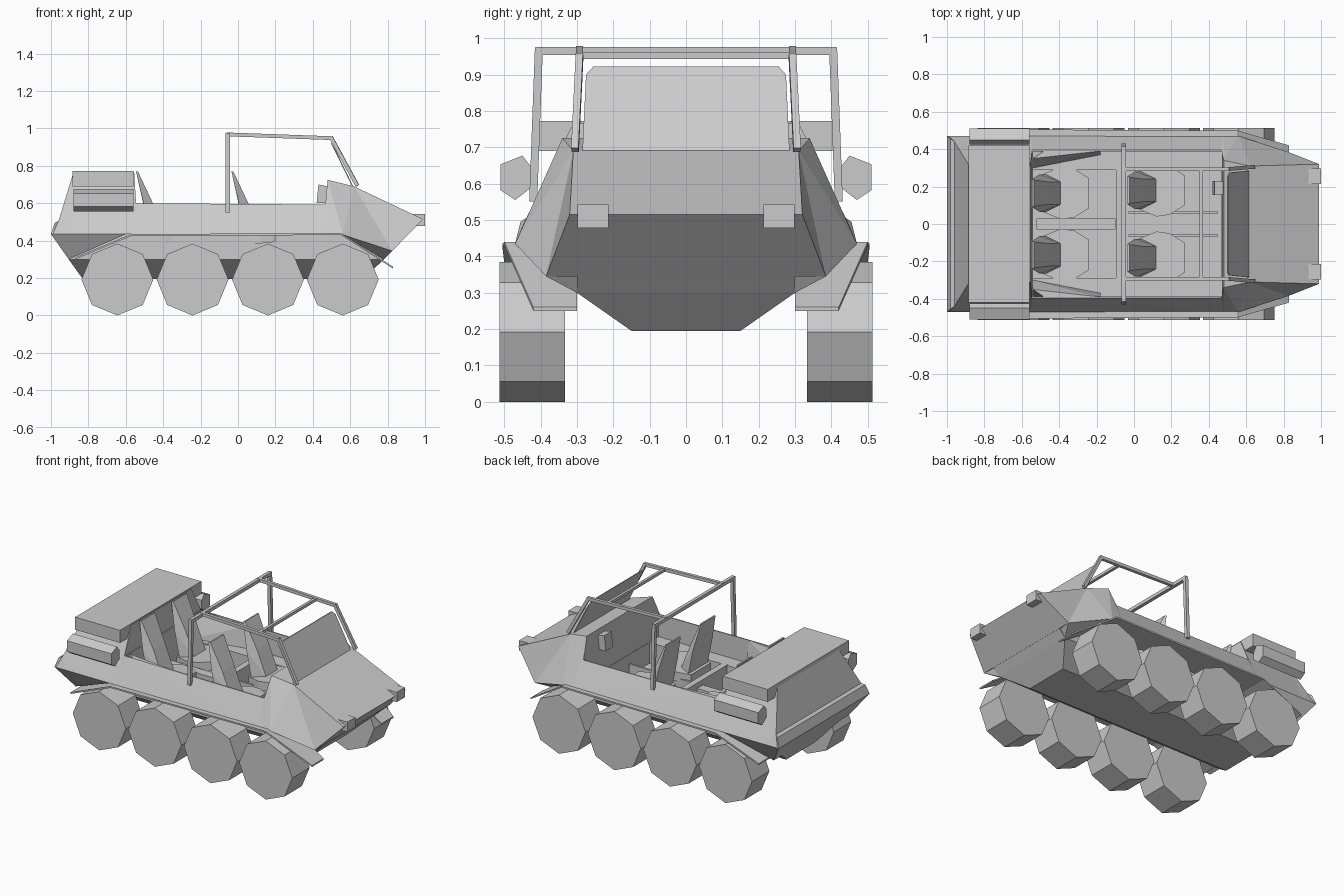
import bpy, bmesh, math
from mathutils import Vector

if "Cube" in bpy.data.objects:
    bpy.data.objects.remove(bpy.data.objects["Cube"])


def finish(name, bm):
    bmesh.ops.recalc_face_normals(bm, faces=bm.faces)
    me = bpy.data.meshes.new(name)
    bm.to_mesh(me)
    bm.free()
    ob = bpy.data.objects.new(name, me)
    bpy.context.collection.objects.link(ob)
    return ob


def hull(name, pts):
    bm = bmesh.new()
    for p in pts:
        bm.verts.new(p)
    bmesh.ops.convex_hull(bm, input=bm.verts)
    bmesh.ops.dissolve_limit(bm, angle_limit=0.01, verts=bm.verts, edges=bm.edges)
    return finish(name, bm)


def both(pts):
    return [(x, s * y, z) for x, y, z in pts for s in (1, -1)]


def side(pts, s):
    return [(x, s * y, z) for x, y, z in pts]


def box(name, x, y, z):
    return hull(name, [(a, b, c) for a in x for b in y for c in z])


def beam(name, a, b, w=0.022):
    a, b = Vector(a), Vector(b)
    d = (b - a).normalized()
    u = d.cross(Vector((0, 0, 1)) if abs(d.z) < 0.95 else Vector((0, 1, 0))).normalized()
    v = d.cross(u)
    e = d * w * 0.4
    return hull(name, [p + (u * i + v * j) * w / 2 for p in (a - e, b + e)
                       for i in (1, -1) for j in (1, -1)])


def loft(name, rings):
    bm = bmesh.new()
    vs = [[bm.verts.new(p) for p in r] for r in rings]
    n = len(vs[0])
    for a, b in zip(vs, vs[1:]):
        for i in range(n):
            j = (i + 1) % n
            bm.faces.new((a[i], a[j], b[j], b[i]))
    bm.faces.new(vs[0])
    bm.faces.new(vs[-1])
    bmesh.ops.triangulate(bm, faces=bm.faces)
    return finish(name, bm)


def cut(ob, cutter):
    m = ob.modifiers.new("cockpit_cut", "BOOLEAN")
    m.operation = "DIFFERENCE"
    m.solver = "EXACT"
    m.object = cutter


# upper body: belt point and top point at each station
stations = [((-1, .47, .435), (-.98, .455, .495)),
            ((-.99, .47, .435), (-.96, .44, .505)),
            ((-.9, .47, .435), (-.88, .31, .765)),
            ((-.555, .47, .435), (-.555, .31, .765)),
            ((-.545, .47, .435), (-.545, .395, .6)),
            ((.46, .47, .435), (.465, .395, .593)),
            ((.48, .47, .435), (.48, .34, .725)),
            ((.56, .47, .435), (.62, .31, .69)),
            ((.825, .385, .345), (.99, .32, .515))]
body = loft("upper_body", [[b, t, (t[0], -t[1], t[2]), (b[0], -b[1], b[2])] for b, t in stations])

# lower hull tub
tub = hull("lower_hull", both([(-1, .3, .435), (-.905, .3, .3), (-.83, .15, .195), (.67, .15, .195),
                               (.78, .3, .3), (.91, .3, .435)]))

# cockpit cutters
wide = box("cockpit_cutter_wide", (-.54, .47), (-.387, .387), (.447, 1.2))
deep = box("cockpit_cutter_deep", (-.54, .468), (-.29, .29), (.31, 1.2))
for c in (wide, deep):
    c.hide_render = True
    c.hide_viewport = True
cut(body, wide)
cut(body, deep)
cut(tub, deep)

for s, tag in ((1, "left"), (-1, "right")):
    # hull corners that close the wheel bays
    hull("rear_corner_" + tag, side([(-1, .47, .435), (-.905, .385, .3), (-.905, .3, .3), (-1, .3, .435),
                                     (-.6, .3, .435), (-.6, .47, .435)], s))
    hull("front_corner_" + tag, side([(.55, .47, .435), (.825, .385, .345), (.78, .3, .3),
                                      (.55, .3, .435), (.85, .3, .4)], s))
    # mudguard strip
    path = [(-.87, .49, .3), (-.57, .505, .425), (.55, .5, .43), (.83, .42, .25)]
    loft("mudguard_" + tag, [side([(x, .3, z), (x, y, z), (x, y, z + .01), (x, .3, z + .01)], s)
                             for x, y, z in path])
    # octagonal wheels
    for k, x in enumerate((-.645, -.243, .16, .56)):
        hull("wheel_%s_%d" % (tag, k + 1),
             [(x + .192 * math.cos(a * math.pi / 4), s * y, .192 + .192 * math.sin(a * math.pi / 4))
              for a in range(8) for y in (.333, .513)])
    # side stowage canister
    prof = [(.425, .645), (.45, .677), (.51, .653), (.51, .582), (.47, .555), (.425, .59)]
    hull("side_canister_" + tag, [(x, s * y, z) for x in (-.88, -.56) for y, z in prof])
    # headlight
    box("headlight_" + tag, (.93, 1), (s * .213, s * .298), (.478, .542))
    # sloped inner panel beside the rear seat
    hull("inner_panel_" + tag, side([(-.48, .39, .597), (-.18, .39, .597), (-.54, .35, .597), (-.54, .3, .45),
                                     (-.18, .37, .45), (-.18, .39, .45), (-.54, .39, .45)], s))
    # seats
    for row, x in (("rear", -.54), ("front", -.03)):
        c = s * .18 if row == "front" else s * .165
        outline = [(.05, .10), (.15, .14), (.22, .13), (.3, .08)]
        hull("%s_seat_cushion_%s" % (row, tag),
             [(x + dx, c + q * w, z + dx * .1) for dx, w in outline for q in (1, -1) for z in (.37, .43)])
        hull("%s_seat_back_%s" % (row, tag),
             [(x + dx, c + q * w, z) for q in (1, -1) for dx, w, z in
              ((-.005, .075, .77), (.005, .07, .77), (.035, .1, .6), (.085, .06, .6),
               (.07, .1, .43), (.15, .06, .44))])
    # roll cage sides
    beam("cage_rear_post_" + tag, (-.055, s * .42, .56), (-.055, s * .405, .965))
    beam("cage_roof_rail_" + tag, (-.055, s * .293, .968), (.5, s * .293, .948), .02)
    beam("cage_front_post_" + tag, (.5, s * .293, .948), (.635, s * .305, .7), .02)
    # seat rail
    box("floor_rail_" + tag, (-.03, .45), (s * .055, s * .068), (.3, .4))

# roll cage cross bars
beam("cage_rear_bar", (-.055, -.405, .965), (-.055, .405, .965))
beam("cage_cross_bar", (.36, -.293, .952), (.36, .293, .952), .018)

# windshield with clipped top corners
hull("windshield", [(x + d, y, z) for d in (0, .006) for x, y, z in
                    both([(.61, .285, .69), (.507, .275, .9), (.497, .255, .922)])])

# engine cover lid overhanging the rear
box("rear_lid", (-.885, -.56), (-.42, .42), (.69, .772))

# cockpit details
box("cockpit_divider", (-.095, -.055), (-.3, .3), (.3, .45))
box("rear_console", (-.52, -.1), (-.03, .03), (.3, .42))
hull("instrument_box", [(x, y, z) for y in (.155, .23) for x, z in
                        ((.42, .6), (.43, .7), (.48, .69), (.48, .6))])
